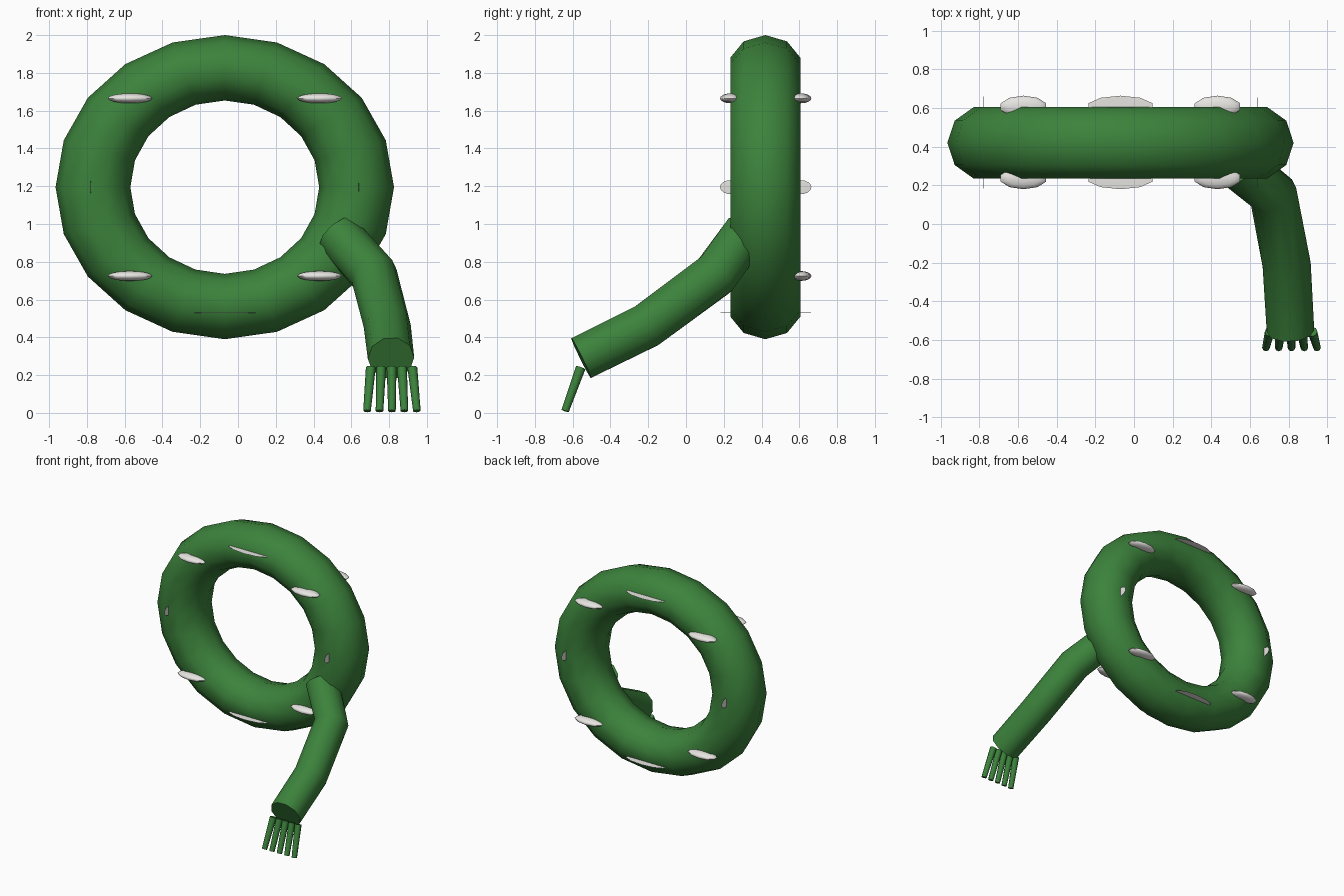
import bpy, bmesh, math
from mathutils import Vector

if "Cube" in bpy.data.objects:
    bpy.data.objects.remove(bpy.data.objects["Cube"])


def material(name, rgb):
    m = bpy.data.materials.new(name)
    m.diffuse_color = (*rgb, 1)
    m.use_nodes = True
    m.node_tree.nodes["Principled BSDF"].inputs["Base Color"].default_value = m.diffuse_color
    return m


green = material("dark green", (0.045, 0.225, 0.045))
white = material("off white", (0.82, 0.80, 0.77))


def tube(name, rings, mat, closed=False):
    """Skin a list of equal-length point rings; cap the ends when open."""
    bm = bmesh.new()
    vs = [[bm.verts.new(p) for p in ring] for ring in rings]
    n, k = len(vs), len(vs[0])
    for i in range(n if closed else n - 1):
        a, b = vs[i], vs[(i + 1) % n]
        for j in range(k):
            bm.faces.new((a[j], a[(j + 1) % k], b[(j + 1) % k], b[j]))
    if not closed:
        bm.faces.new(vs[0])
        bm.faces.new(vs[-1])
    bmesh.ops.recalc_face_normals(bm, faces=bm.faces)
    return finish(name, bm, mat)


def finish(name, bm, mat):
    me = bpy.data.meshes.new(name)
    bm.to_mesh(me)
    bm.free()
    ob = bpy.data.objects.new(name, me)
    bpy.context.collection.objects.link(ob)
    me.materials.append(mat)
    bpy.ops.object.select_all(action='DESELECT')
    ob.select_set(True)
    bpy.context.view_layer.objects.active = ob
    bpy.ops.object.shade_smooth_by_angle(angle=math.radians(50))
    return ob


def swept(name, path, radii, sides, mat):
    """Round tube along a path, with sections square to the path."""
    pts = [Vector(p) for p in path]
    rings = []
    for i, p in enumerate(pts):
        a, b = pts[max(i - 1, 0)], pts[min(i + 1, len(pts) - 1)]
        t = (b - a).normalized()
        side = (Vector((1, 0, 0)) - t * t.x).normalized()
        up = t.cross(side)
        rings.append([p + radii[i] * (side * math.cos(w) + up * math.sin(w))
                      for w in (math.tau * j / sides for j in range(sides))])
    return tube(name, rings, mat)


# Loop: slightly wide torus with a ten-sided section
CX, CY, CZ = -0.07, 0.42, 1.195
rings = []
for i in range(20):
    u = math.tau * i / 20
    ring = []
    for j in range(10):
        w = math.tau * j / 10
        c = math.cos(w)
        ring.append((CX + (0.698 + 0.198 * c) * math.cos(u),
                     CY + 0.195 * math.sin(w),
                     CZ + (0.632 + 0.173 * c) * math.sin(u)))
    rings.append(ring)
tube("loop", rings, green, closed=True)

# Flattened spots on the front and back of the loop
for side, y in (("front", 0.237), ("back", 0.607)):
    for i in range(8):
        u = math.tau * i / 8
        s, c = abs(math.sin(u)), abs(math.cos(u))
        bm = bmesh.new()
        bmesh.ops.create_uvsphere(bm, u_segments=10, v_segments=8, radius=1)
        for v in bm.verts:
            v.co = (CX + 0.71 * math.cos(u) + v.co.x * max(0.175 * s, 0.001),
                    y + v.co.y * 0.057,
                    CZ + 0.665 * math.sin(u) + v.co.z * max(0.037 * c, 0.001))
        finish(f"{side}_spot_{i}", bm, white)

# Hanging tail, reaching forward and down
swept("tail", [(0.53, 0.31, 0.945), (0.72, 0.155, 0.73),
               (0.79, -0.21, 0.46), (0.81, -0.555, 0.29)],
      [0.124, 0.127, 0.125, 0.123], 10, green)

# Fringe: five tapered strands fanning out
for i in range(5):
    k = i - 2
    swept(f"fringe_{i}", [(0.813 + 0.055 * k, -0.557, 0.24),
                          (0.815 + 0.066 * k, -0.64, 0.01)],
          [0.026, 0.020], 8, green)
